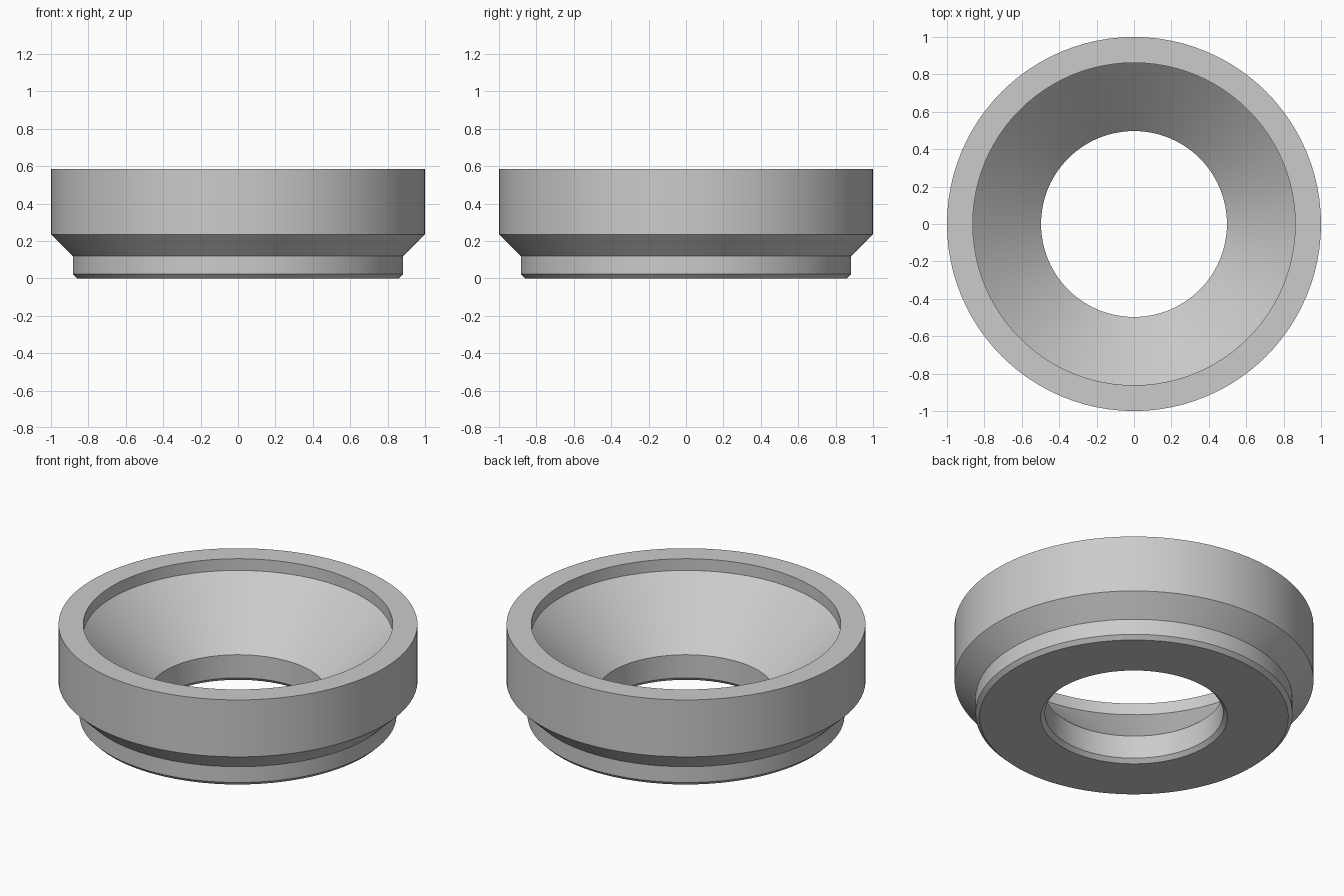
import bpy
import bmesh
import math

SEGMENTS = 96

cube = bpy.data.objects.get("Cube")
if cube:
    bpy.data.objects.remove(cube, do_unlink=True)

# Plain grey metal
grey = bpy.data.materials.new("grey_metal")
grey.use_nodes = True
colour = (0.6, 0.6, 0.6, 1)
grey.diffuse_color = colour
grey.node_tree.nodes["Principled BSDF"].inputs["Base Color"].default_value = colour

# Closed cross-section as (radius, height), from the base up the outside and down the bore
profile = [
    (0.52, 0), (0.86, 0), (0.883, 0.023), (0.883, 0.12),
    (1, 0.235), (1, 0.585), (0.862, 0.585), (0.862, 0.513),
    (0.497, 0.165), (0.497, 0.023),
]

# Seat ring: one ring of vertices per profile point, bridged with quads
bm = bmesh.new()
rings = []
for radius, height in profile:
    ring = []
    for i in range(SEGMENTS):
        a = math.tau * i / SEGMENTS
        ring.append(bm.verts.new((radius * math.cos(a), radius * math.sin(a), height)))
    rings.append(ring)
for k, lower in enumerate(rings):
    upper = rings[(k + 1) % len(rings)]
    for i in range(SEGMENTS):
        j = (i + 1) % SEGMENTS
        bm.faces.new((lower[i], lower[j], upper[j], upper[i]))
bmesh.ops.recalc_face_normals(bm, faces=bm.faces)

mesh = bpy.data.meshes.new("seat_ring")
bm.to_mesh(mesh)
bm.free()
mesh.materials.append(grey)
seat_ring = bpy.data.objects.new("seat_ring", mesh)
bpy.context.collection.objects.link(seat_ring)

# Round walls smooth, chamfer edges crisp
bpy.ops.object.select_all(action="DESELECT")
seat_ring.select_set(True)
bpy.context.view_layer.objects.active = seat_ring
bpy.ops.object.shade_smooth_by_angle(angle=math.radians(25))
